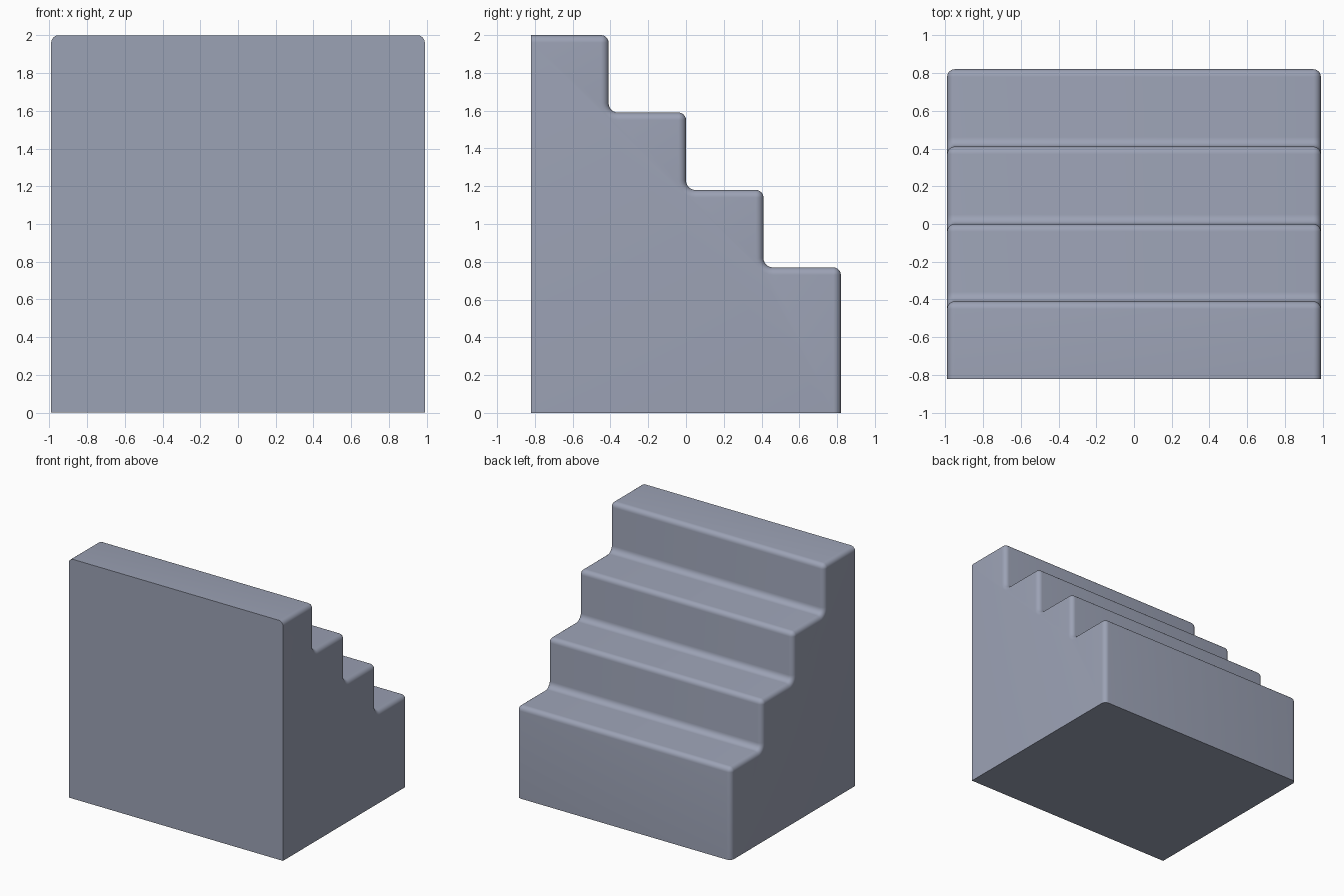
import bpy, bmesh, math
from mathutils import Vector

if "Cube" in bpy.data.objects:
    bpy.data.objects.remove(bpy.data.objects["Cube"])

HALF_W, HALF_D, TOP, STEP = 0.99, 0.82, 2.0, 0.41
R_OUT, R_IN, SEG = 0.04, 0.05, 6      # nosing radius, inner fillet radius


def arc(cy, cz, radius, a0, a1):
    return [(cy + radius * math.cos(a), cz + radius * math.sin(a))
            for a in (math.radians(a0 + (a1 - a0) * i / SEG) for i in range(SEG + 1))]


# Stepped side profile, pulled inwards by d except at the flat back and base
def profile(d):
    pts = [(-HALF_D, 0), (-HALF_D, TOP - d)]
    for i in range(4):
        y, z = -HALF_D + STEP * (i + 1), TOP - STEP * i
        pts += arc(y - R_OUT, z - R_OUT, R_OUT - d, 90, 0)
        if i < 3:
            pts += arc(y + R_IN, z - STEP + R_IN, R_IN + d, 180, 270)
    return pts + [(HALF_D - d, 0)]


# Cross-sections across the width, rounding over at both sides
sections = []
for i in range(SEG + 1):
    a = math.pi / 2 * (1 - i / SEG)
    sections.append((-(HALF_W - R_OUT + R_OUT * math.sin(a)), R_OUT * (1 - math.cos(a))))
sections += [(-x, d) for x, d in reversed(sections)]

bm = bmesh.new()
rings = [[bm.verts.new(Vector((x, y, z))) for y, z in profile(d)] for x, d in sections]
for a, b in zip(rings, rings[1:]):
    n = len(a)
    for i in range(n):
        j = (i + 1) % n
        bm.faces.new((a[i], a[j], b[j], b[i]))
bm.faces.new(rings[0])
bm.faces.new(rings[-1])
bmesh.ops.remove_doubles(bm, verts=bm.verts, dist=1e-5)
bmesh.ops.recalc_face_normals(bm, faces=bm.faces)

mesh = bpy.data.meshes.new("staircase")
bm.to_mesh(mesh)
bm.free()
stairs = bpy.data.objects.new("staircase", mesh)
bpy.context.collection.objects.link(stairs)

# Single blue-grey colour
mat = bpy.data.materials.new("blue grey")
mat.diffuse_color = (0.33, 0.36, 0.46, 1)
mat.use_nodes = True
mat.node_tree.nodes["Principled BSDF"].inputs["Base Color"].default_value = mat.diffuse_color
mesh.materials.append(mat)

bpy.context.view_layer.objects.active = stairs
stairs.select_set(True)
bpy.ops.object.shade_smooth_by_angle(angle=math.radians(35))
